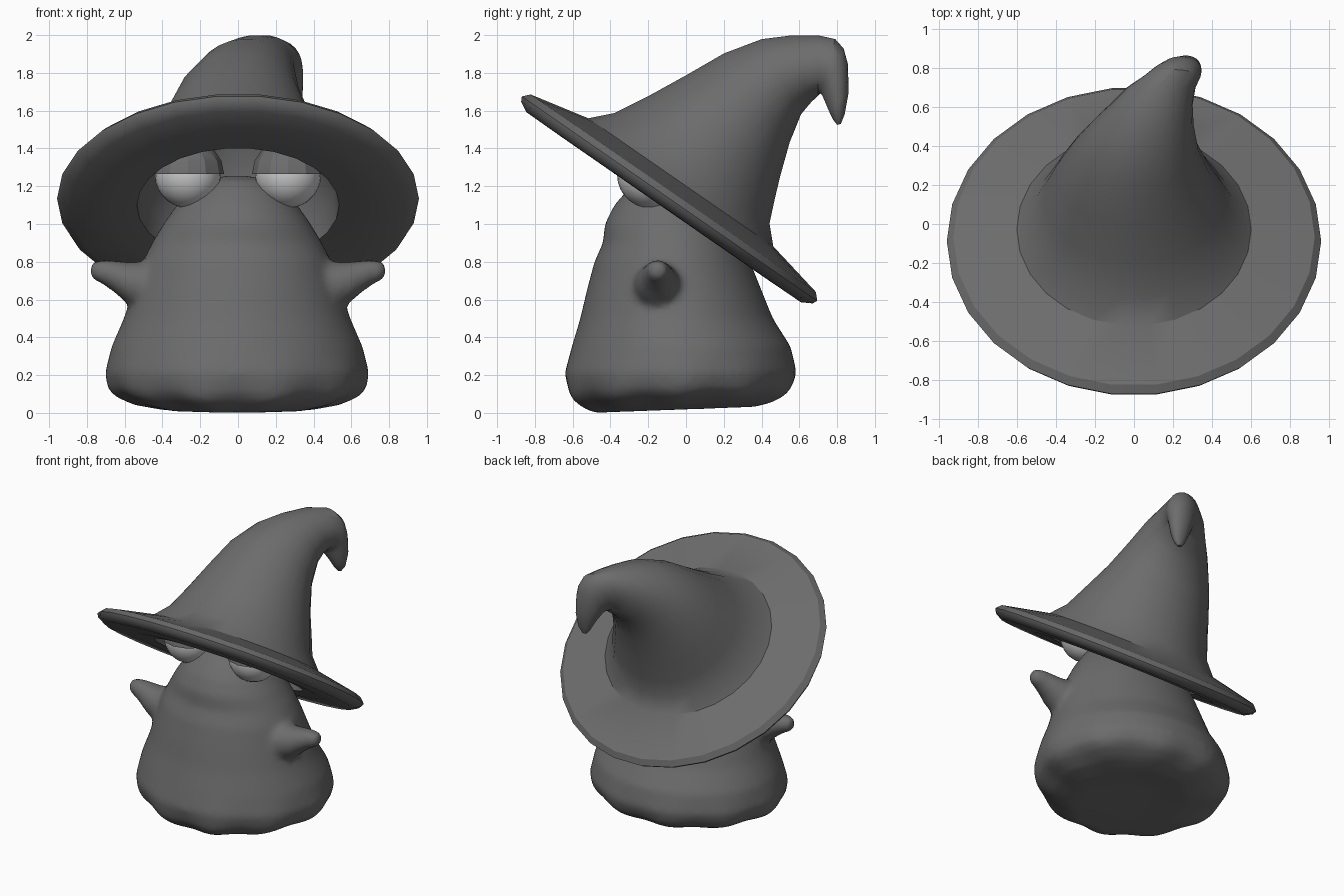
import bpy, bmesh, math
from mathutils import Vector as V

if "Cube" in bpy.data.objects:
    bpy.data.objects.remove(bpy.data.objects["Cube"])


def colour(name, grey):
    mat = bpy.data.materials.get(name) or bpy.data.materials.new(name)
    mat.diffuse_color = (grey, grey, grey, 1)
    mat.use_nodes = True
    mat.node_tree.nodes["Principled BSDF"].inputs["Base Color"].default_value = mat.diffuse_color
    return mat


def finish(name, bm, angle=40, grey=("dark_grey", .15)):
    bmesh.ops.recalc_face_normals(bm, faces=bm.faces)
    me = bpy.data.meshes.new(name)
    bm.to_mesh(me)
    bm.free()
    me.materials.append(colour(*grey))
    ob = bpy.data.objects.new(name, me)
    bpy.context.collection.objects.link(ob)
    bpy.ops.object.select_all(action='DESELECT')
    ob.select_set(True)
    bpy.context.view_layer.objects.active = ob
    bpy.ops.object.shade_smooth_by_angle(angle=math.radians(angle))
    return ob


def loft(name, rings, n=24, angle=40):
    """Each ring: centre, two half-axes, ripple amount. Ends are closed."""
    bm = bmesh.new()
    rows = []
    for c, a, b, ripple in rings:
        row = []
        for i in range(n):
            t = 2 * math.pi * i / n
            k = 1 + ripple * math.cos(10 * t)
            row.append(bm.verts.new(c + (a * math.cos(t) + b * math.sin(t)) * k))
        rows.append(row)
    for r, s in zip(rows, rows[1:]):
        for i in range(n):
            j = (i + 1) % n
            bm.faces.new((r[i], r[j], s[j], s[i]))
    for row in (rows[0], rows[-1]):
        bmesh.ops.poke(bm, faces=[bm.faces.new(row)])
    return finish(name, bm, angle)


def span(cx, rx, front, back, ripple=0):
    """Ring from its front and back (y, z) points and its x half-width."""
    f, b = V((cx, *front)), V((cx, *back))
    return (f + b) / 2, V((rx, 0, 0)), (b - f) / 2, ripple


# body: z, half-width, front y, back y, hem ripple
body = [(.01, .18, -.28, .18, 0), (.0, .38, -.49, .36, .03),
        (.03, .53, -.555, .46, .035), (.075, .625, -.61, .53, .03),
        (.12, .675, -.63, .565, .015),
        (.21, .697, -.645, .59, .005), (.35, .665, -.605, .555, 0),
        (.5, .60, -.56, .46, 0), (.65, .55, -.525, .40, 0),
        (.8, .50, -.485, .34, 0), (.9, .45, -.44, .30, 0),
        (1.0, .39, -.43, .26, 0), (1.1, .32, -.38, .20, 0),
        (1.18, .25, -.31, .14, 0), (1.23, .17, -.25, .05, 0),
        (1.255, .06, -.16, -.04, 0)]
parts = [loft("body", [span(-.005, w, (f, z), (b, z + max(0, .03 - z * .15)), k)
                       for z, w, f, b, k in body], n=60)]

# stubby arms: x, z, radius; fused softly into the body
arm = [(.38, .66, .14), (.50, .67, .13), (.59, .69, .11), (.66, .725, .085),
       (.72, .748, .066), (.765, .752, .052), (.785, .752, .025)]
for side in (-1, 1):
    parts.append(loft("arm", [(V((side * x, -.15, z)), V((0, r, 0)), V((0, 0, r)), 0)
                              for x, z, r in arm], n=16))
for p in parts:
    p.select_set(True)
bpy.context.view_layer.objects.active = parts[0]
bpy.ops.object.join()
fuse = parts[0].modifiers.new("fuse", 'REMESH')
fuse.mode = 'VOXEL'
fuse.voxel_size = .022
fuse.use_smooth_shade = True
soft = parts[0].modifiers.new("soften", 'SMOOTH')
soft.factor = .5
soft.iterations = 8

# hat brim, a tilted disc whose profile (radius, height) runs from inside out
centre = V((0, -.09, 1.13))
tilt = math.radians(34.7)
back_dir = V((0, math.cos(tilt), -math.sin(tilt)))
up_dir = V((0, math.sin(tilt), math.cos(tilt)))
brim = [(.05, .62), (.2, .55), (.40, .33), (.52, .1), (.535, -.04), (.66, -.052),
        (.89, -.05), (.945, -.02), (.958, .005), (.925, .04), (.60, .11)]
rings = [(centre + up_dir * h, V((r, 0, 0)), back_dir * r, 0) for r, h in brim]

# hat cone, bending back and drooping at the tip
rings += [span(*r) for r in (
    (0, .52, (-.38, 1.59), (.445, 1.0)),
    (0, .46, (-.2, 1.68), (.47, 1.12)),
    (-.005, .395, (0, 1.79), (.50, 1.25)),
    (.005, .325, (.2, 1.905), (.55, 1.43)),
    (.045, .26, (.4, 1.98), (.61, 1.58)),
    (.09, .21, (.56, 2.0), (.66, 1.64)),
    (.14, .175, (.70, 2.0), (.70, 1.68)),
    (.195, .145, (.79, 1.98), (.713, 1.69)),
    (.22, .125, (.835, 1.93), (.722, 1.677)),
    (.24, .105, (.857, 1.85), (.732, 1.655)),
    (.265, .075, (.862, 1.70), (.755, 1.60)),
    (.275, .045, (.84, 1.58), (.78, 1.55)),
    (.275, .015, (.82, 1.53), (.80, 1.525)))]
loft("hat", rings, n=26, angle=34)

for side, label in ((-1, "left"), (1, "right")):
    # eyeball
    at = V((side * .265, -.19, 1.26))
    bm = bmesh.new()
    bmesh.ops.create_uvsphere(bm, u_segments=24, v_segments=14, radius=.175)
    bmesh.ops.translate(bm, verts=bm.verts, vec=at)
    finish("eye_" + label, bm, grey=("eye_white", .8))

    # half-closed eyelid
    bm = bmesh.new()
    bmesh.ops.create_uvsphere(bm, u_segments=12, v_segments=8, radius=.192)
    bmesh.ops.bisect_plane(bm, geom=bm.verts[:] + bm.edges[:] + bm.faces[:],
                           plane_co=(0, 0, .005), plane_no=(0, 0, 1),
                           clear_inner=True)
    bmesh.ops.holes_fill(bm, edges=[e for e in bm.edges if e.is_boundary])
    bmesh.ops.translate(bm, verts=bm.verts, vec=at)
    finish("eyelid_" + label, bm, 25)
